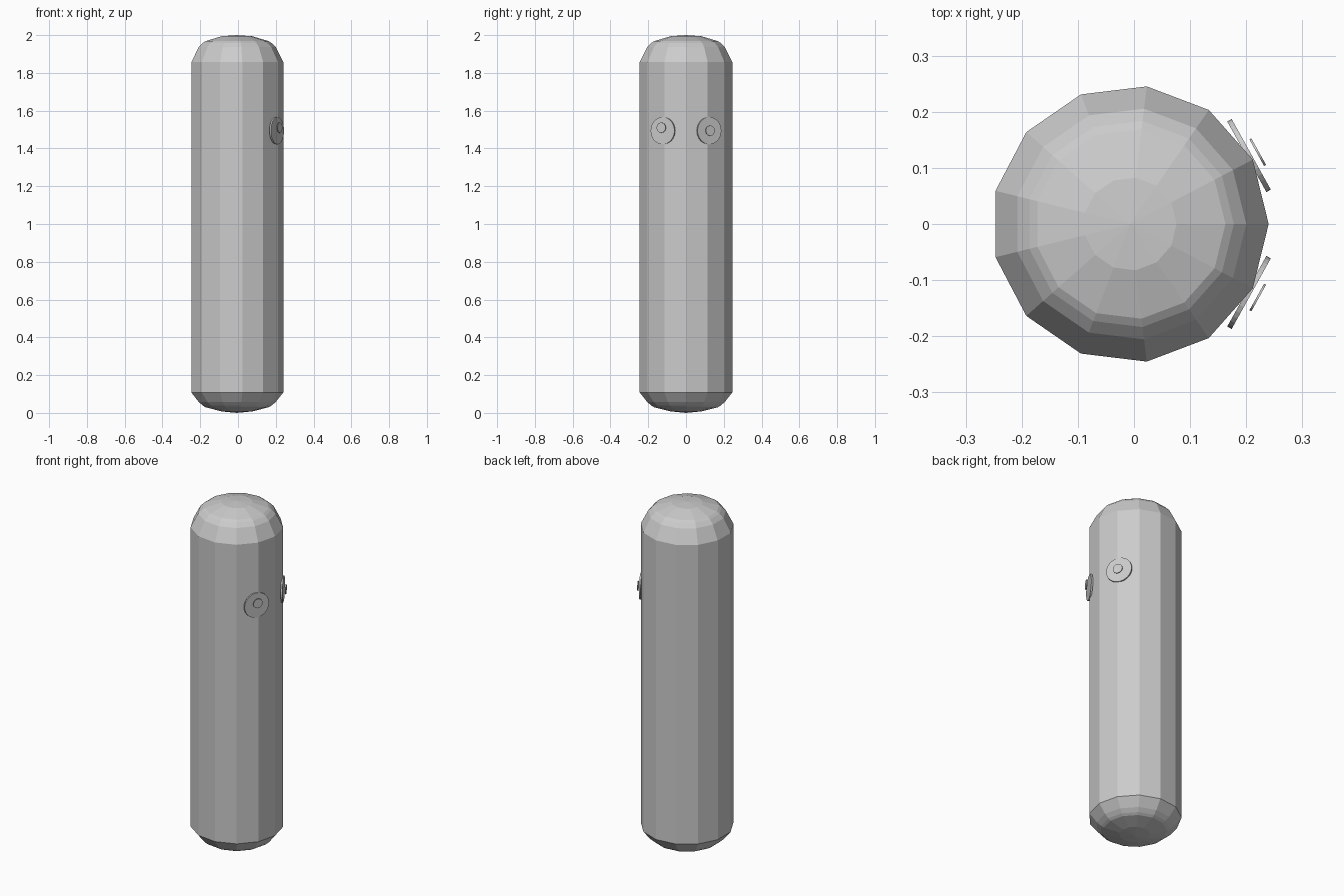
import bpy, bmesh
from math import sin, cos, pi, radians
from mathutils import Vector

if "Cube" in bpy.data.objects:
    bpy.data.objects.remove(bpy.data.objects["Cube"])

SIDES = 13
CX = -0.007


def add_object(name, bm):
    bmesh.ops.recalc_face_normals(bm, faces=bm.faces)
    mesh = bpy.data.meshes.new(name)
    bm.to_mesh(mesh)
    bm.free()
    obj = bpy.data.objects.new(name, mesh)
    bpy.context.collection.objects.link(obj)
    return obj


def lathe(name, profile, bottom, top):
    bm = bmesh.new()
    rings = [[bm.verts.new((CX + r * cos(2 * pi * i / SIDES), r * sin(2 * pi * i / SIDES), z))
              for i in range(SIDES)] for r, z in profile]
    for a, b in zip(rings, rings[1:]):
        for i in range(SIDES):
            j = (i + 1) % SIDES
            bm.faces.new((a[i], a[j], b[j], b[i]))
    for ring, z in ((rings[0], bottom), (rings[-1], top)):
        pole = bm.verts.new((CX, 0, z))
        for i in range(SIDES):
            bm.faces.new((ring[i], ring[(i + 1) % SIDES], pole))
    return add_object(name, bm)


def disc(name, center, radius, depth, angle):
    bm = bmesh.new()
    bmesh.ops.create_cone(bm, cap_ends=True, segments=32, radius1=radius,
                          radius2=radius, depth=depth)
    obj = add_object(name, bm)
    normal = Vector((cos(angle), sin(angle), 0))
    obj.rotation_mode = 'QUATERNION'
    obj.rotation_quaternion = normal.to_track_quat('Z', 'Y')
    obj.location = center
    return obj


# Faceted capsule body
lathe("body", [(0.083, 0.008), (0.17, 0.03), (0.185, 0.039), (0.207, 0.058),
               (0.247, 0.108), (0.247, 1.857), (0.207, 1.936), (0.185, 1.958),
               (0.17, 1.968), (0.083, 1.994)], 0.0, 2.0)

# Eyes on the +x side, with pupils floating just ahead of them
for side, s, py, pz in (("left", -1, 0.131, 1.51), ("right", 1, 0.128, 1.494)):
    angle = s * radians(29)
    disc(side + "_eye", (0.205, s * 0.122, 1.494), 0.072, 0.009, angle)
    disc(side + "_pupil", (0.2205, s * py, pz), 0.027, 0.004, angle)
